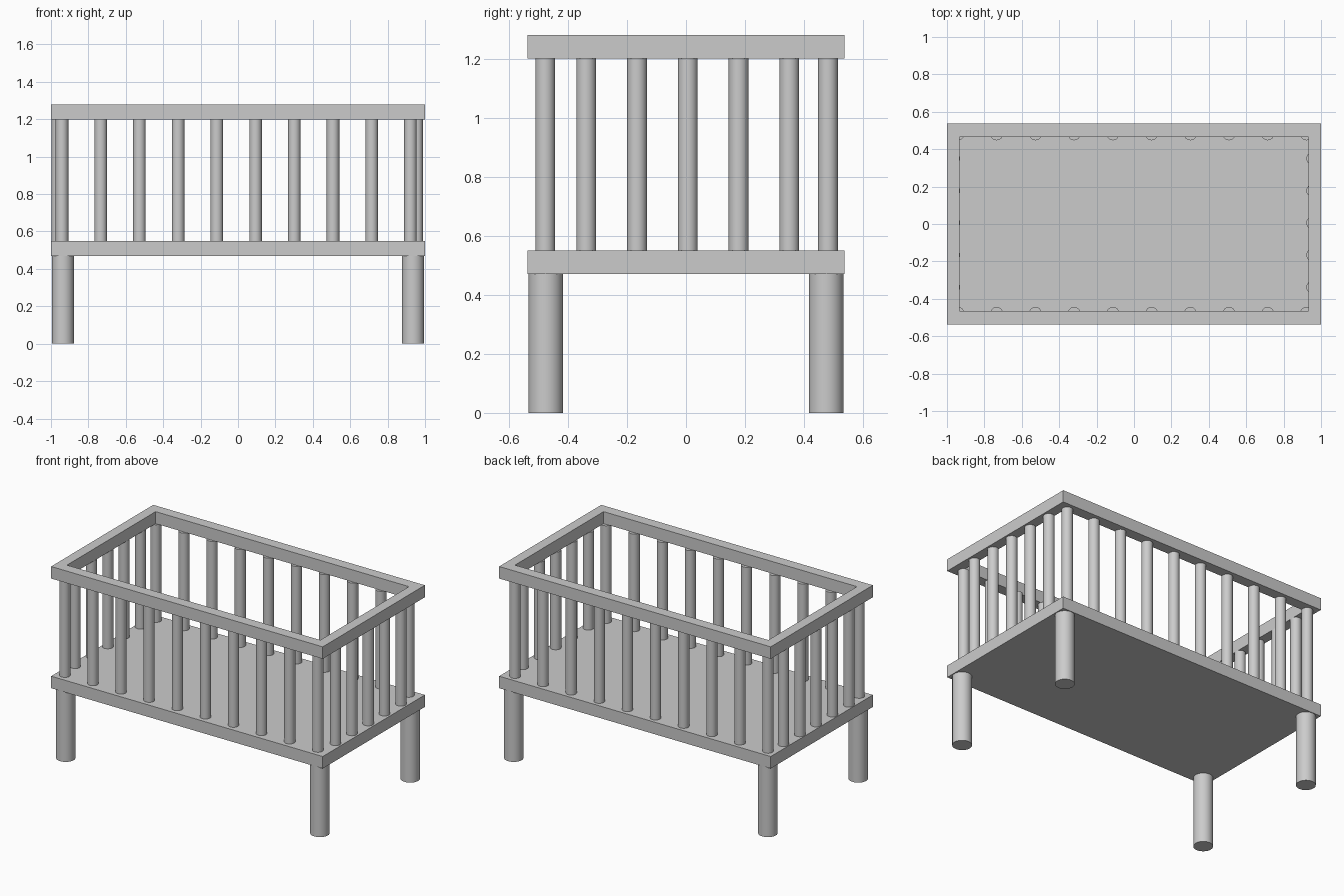
import bpy, bmesh, math

if "Cube" in bpy.data.objects:
    bpy.data.objects.remove(bpy.data.objects["Cube"])

HX, HY = 1.0, 0.537          # outer half sizes
IX, IY = 0.933, 0.466        # inner half sizes of the top rail


def new_object(name, bm):
    bmesh.ops.recalc_face_normals(bm, faces=bm.faces)
    mesh = bpy.data.meshes.new(name)
    bm.to_mesh(mesh)
    bm.free()
    obj = bpy.data.objects.new(name, mesh)
    bpy.context.collection.objects.link(obj)
    return obj


def post(name, x, y, r, z0, z1):
    bpy.ops.mesh.primitive_cylinder_add(
        vertices=32, radius=r, depth=z1 - z0, location=(x, y, (z0 + z1) / 2))
    bpy.context.object.name = name
    bpy.ops.object.shade_smooth_by_angle(angle=math.radians(30))


# Solid base slab
bpy.ops.mesh.primitive_cube_add(size=1, location=(0, 0, 0.51))
base = bpy.context.object
base.name = "base"
base.scale = (2 * HX, 2 * HY, 0.08)

# Open rectangular top rail: flat ring extruded upwards
bm = bmesh.new()
corners = [(-1, -1), (1, -1), (1, 1), (-1, 1)]
outer = [bm.verts.new((sx * HX, sy * HY, 1.2)) for sx, sy in corners]
inner = [bm.verts.new((sx * IX, sy * IY, 1.2)) for sx, sy in corners]
ring = [bm.faces.new((outer[i], outer[(i + 1) % 4], inner[(i + 1) % 4], inner[i]))
        for i in range(4)]
ext = bmesh.ops.extrude_face_region(bm, geom=ring, use_keep_orig=True)
bmesh.ops.translate(bm, vec=(0, 0, 0.08),
                    verts=[v for v in ext["geom"] if isinstance(v, bmesh.types.BMVert)])
new_object("top_rail", bm)

# Legs
for sx, xn in ((-1, "left"), (1, "right")):
    for sy, yn in ((-1, "front"), (1, "back")):
        post(f"{yn}_{xn}_leg", sx * 0.936, sy * 0.475, 0.059, 0, 0.47)

# Long-side bars
for i in range(10):
    x = -0.941 + 0.207 * i
    post(f"front_bar_{i + 1}", x, -0.477, 0.0335, 0.55, 1.2)
    post(f"back_bar_{i + 1}", x, 0.481, 0.0335, 0.55, 1.2)

# Short-side bars
for i in range(5):
    y = -0.338 + 0.172 * i
    post(f"left_bar_{i + 1}", -0.963, y, 0.0335, 0.55, 1.2)
    post(f"right_bar_{i + 1}", 0.955, y, 0.0335, 0.55, 1.2)
